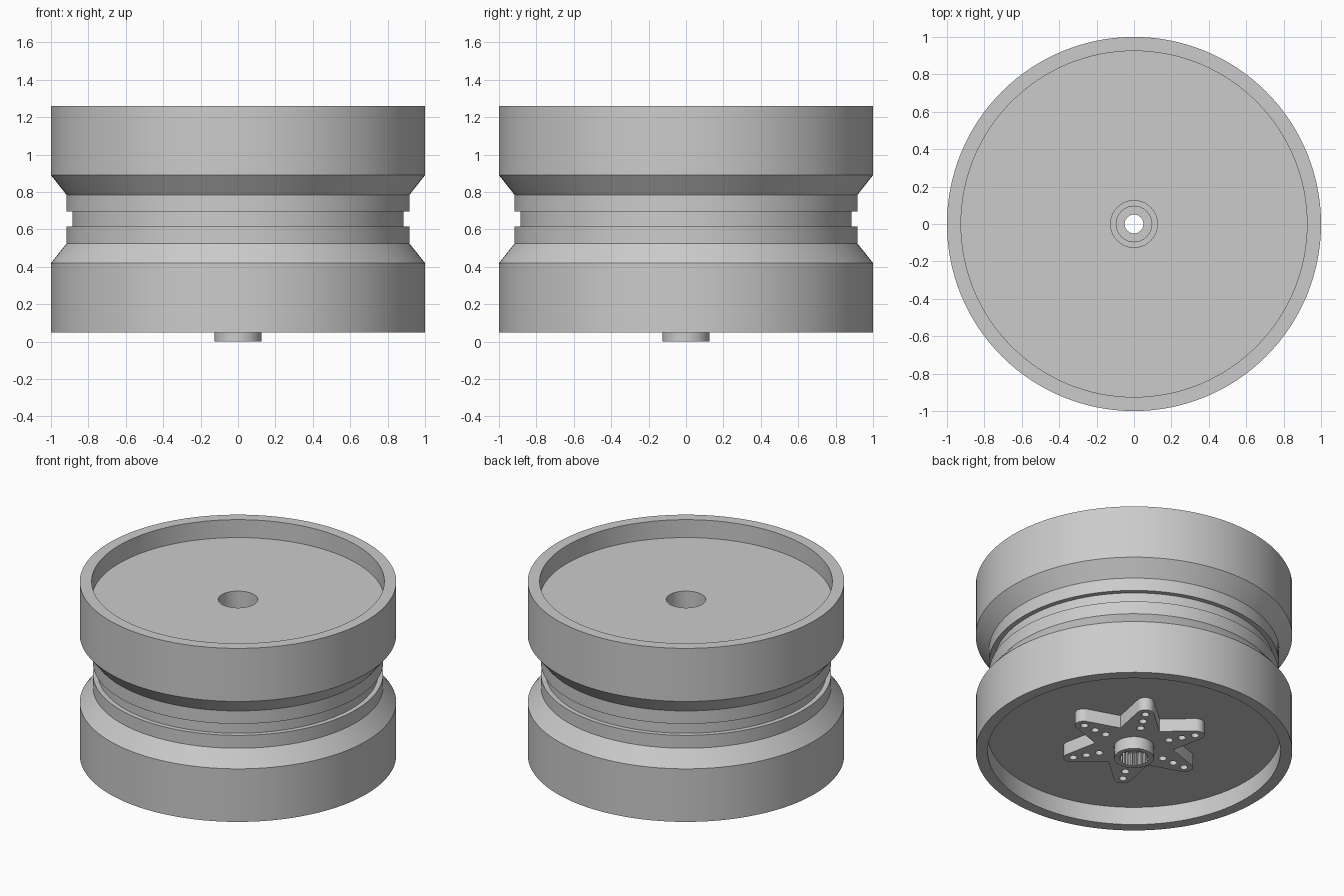
import bpy
import bmesh
from math import cos, sin, pi, radians

if "Cube" in bpy.data.objects:
    bpy.data.objects.remove(bpy.data.objects["Cube"], do_unlink=True)

grey = bpy.data.materials.new("plain grey")
grey.use_nodes = True
COLOUR = (0.6, 0.6, 0.6, 1)
grey.diffuse_color = COLOUR
grey.node_tree.nodes["Principled BSDF"].inputs["Base Color"].default_value = COLOUR


def finish(name, bm):
    """Turn a bmesh into a smooth-shaded object with crisp edges."""
    bmesh.ops.remove_doubles(bm, verts=bm.verts, dist=0.0001)
    bmesh.ops.recalc_face_normals(bm, faces=bm.faces)
    mesh = bpy.data.meshes.new(name)
    bm.to_mesh(mesh)
    bm.free()
    mesh.materials.append(grey)
    obj = bpy.data.objects.new(name, mesh)
    bpy.context.collection.objects.link(obj)
    bpy.ops.object.select_all(action='DESELECT')
    obj.select_set(True)
    bpy.context.view_layer.objects.active = obj
    bpy.ops.object.shade_smooth_by_angle(angle=radians(25))
    return obj


def lathe(name, profile, steps):
    """Spin a closed (radius, height) profile about the z axis."""
    bm = bmesh.new()
    verts = [bm.verts.new((r, 0, z)) for r, z in profile]
    edges = [bm.edges.new((v, verts[i - 1])) for i, v in enumerate(verts)]
    bmesh.ops.spin(bm, geom=verts + edges, cent=(0, 0, 0), axis=(0, 0, 1),
                   angle=2 * pi, steps=steps, use_merge=True)
    return finish(name, bm)


def plate(name, outlines, z_low, z_high):
    """Extrude flat outlines; inner outlines become holes."""
    curve = bpy.data.curves.new(name + " outline", 'CURVE')
    curve.dimensions = '2D'
    curve.fill_mode = 'BOTH'
    curve.extrude = (z_high - z_low) / 2
    for outline in outlines:
        spline = curve.splines.new('POLY')
        spline.points.add(len(outline) - 1)
        for point, (x, y) in zip(spline.points, outline):
            point.co = (x, y, 0, 1)
        spline.use_cyclic_u = True
    helper = bpy.data.objects.new(name + " helper", curve)
    bpy.context.collection.objects.link(helper)
    depsgraph = bpy.context.evaluated_depsgraph_get()
    mesh = bpy.data.meshes.new_from_object(helper.evaluated_get(depsgraph))
    bm = bmesh.new()
    bm.from_mesh(mesh)
    bmesh.ops.translate(bm, verts=bm.verts, vec=(0, 0, (z_low + z_high) / 2))
    bpy.data.objects.remove(helper, do_unlink=True)
    bpy.data.curves.remove(curve)
    bpy.data.meshes.remove(mesh)
    return finish(name, bm)


def polar(r, a):
    return (r * cos(a), r * sin(a))


def circle(r, steps, cx=0, cy=0):
    return [(cx + r * cos(2 * pi * i / steps), cy + r * sin(2 * pi * i / steps))
            for i in range(steps)]


# Wheel body: recessed faces, chamfered waist, centre groove and bore
BASE, TOP = 0.05, 1.26
MIDDLE = (BASE + TOP) / 2
upper = [(0.125, 1.135), (0.925, 1.135), (0.925, TOP), (1, TOP),
         (1, 0.89), (0.917, 0.785), (0.917, 0.695), (0.885, 0.695)]
lower = [(r, 2 * MIDDLE - z) for r, z in reversed(upper)]
lathe("wheel_body", upper + lower, 128)

# Six-armed drive plate with three screw holes per arm
PLATE_LOW, PLATE_HIGH = 0.085, 0.176
star, holes = [], [circle(0.095, 48)]
for arm in range(6):
    a = arm * pi / 3
    star.append(polar(0.25, a - pi / 6))
    cx, cy = polar(0.415, a)
    for i in range(11):
        dx, dy = polar(0.055, a + radians(-70 + 14 * i))
        star.append((cx + dx, cy + dy))
    for r in (0.235, 0.322, 0.41):
        holes.append(circle(0.025, 16, *polar(r, a)))
plate("drive_plate", [star] + holes, PLATE_LOW, PLATE_HIGH)

# Hub with a toothed bore
TEETH = 22
bore = []
for t in range(TEETH):
    for offset, r in ((0, 0.097), (0.3, 0.097), (0.5, 0.085), (0.8, 0.085)):
        bore.append(polar(r, 2 * pi * (t + offset) / TEETH))
plate("splined_hub", [circle(0.125, 64), bore], 0, PLATE_LOW + 0.005)

# Screw shoulder inside the hub
lathe("screw_shoulder", [(0.05, 0.09), (0.096, 0.09), (0.096, 0.13), (0.05, 0.13)], 48)
